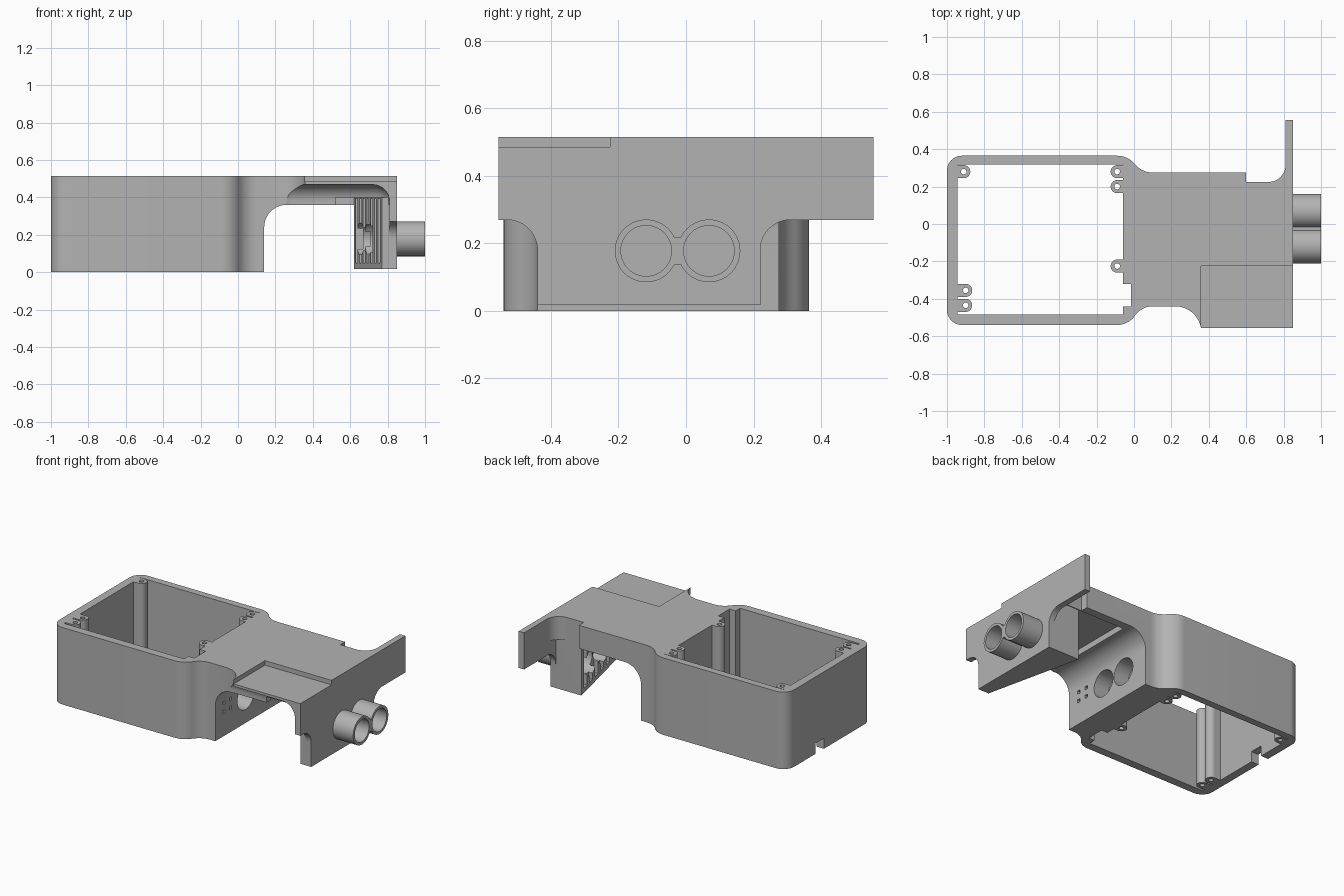
import bpy, bmesh
from math import sin, cos, radians, atan
from mathutils import Matrix, Vector

cube = bpy.data.objects.get("Cube")
if cube:
    bpy.data.objects.remove(cube, do_unlink=True)

grey = bpy.data.materials.new("plain_grey")
grey.use_nodes = True
grey.diffuse_color = (0.45, 0.45, 0.45, 1)
grey.node_tree.nodes["Principled BSDF"].inputs["Base Color"].default_value = grey.diffuse_color

TOP = 0.515


def arc(cx, cy, r, a0, a1, n=12):
    angles = [radians(a0 + (a1 - a0) * i / n) for i in range(n + 1)]
    return [(cx + r * cos(a), cy + r * sin(a)) for a in angles]


def s_curve(x0, y0, x1, y1, n=10):
    """Two tangent arcs, level at both ends."""
    dx, dy = x1 - x0, y1 - y0
    theta = 2 * atan(abs(dy) / dx)
    r, s = dx / (2 * sin(theta)), (1 if dy > 0 else -1)
    angles = [theta * i / n for i in range(n + 1)]
    first = [(x0 + r * sin(a), y0 + s * r * (1 - cos(a))) for a in angles]
    last = [(x1 - r * sin(a), y1 - s * r * (1 - cos(a))) for a in angles[:-1]]
    return first + last[::-1]


def make(name, bm):
    bmesh.ops.recalc_face_normals(bm, faces=bm.faces)
    mesh = bpy.data.meshes.new(name)
    bm.to_mesh(mesh)
    bm.free()
    mesh.materials.append(grey)
    ob = bpy.data.objects.new(name, mesh)
    bpy.context.collection.objects.link(ob)
    return ob


def prism(name, points, axis, lo, hi):
    """Extrude a flat outline along the named axis."""
    place = {"x": lambda a, b, c: (c, a, b), "y": lambda a, b, c: (a, c, b),
             "z": lambda a, b, c: (a, b, c)}[axis]
    bm = bmesh.new()
    rings = [[bm.verts.new(place(a, b, c)) for a, b in points] for c in (lo, hi)]
    bm.faces.new(rings[0])
    bm.faces.new(rings[1][::-1])
    for i in range(len(points)):
        j = (i + 1) % len(points)
        bm.faces.new((rings[0][i], rings[0][j], rings[1][j], rings[1][i]))
    return make(name, bm)


def box(name, x0, x1, y0, y1, z0, z1, rounding=0):
    bm = bmesh.new()
    size = Matrix.Diagonal((x1 - x0, y1 - y0, z1 - z0, 1))
    centre = Vector((x0 + x1, y0 + y1, z0 + z1)) / 2
    bmesh.ops.create_cube(bm, size=1, matrix=Matrix.Translation(centre) @ size)
    if rounding:
        bmesh.ops.bevel(bm, geom=bm.edges[:], offset=rounding, segments=8,
                        profile=0.5, affect="EDGES")
    return make(name, bm)


def rod(name, axis, a, b, r, lo, hi, n=40):
    return prism(name, arc(a, b, r, 0, 360, n)[:-1], axis, lo, hi)


def combine(target, tool, operation="DIFFERENCE"):
    mod = target.modifiers.new("combine", "BOOLEAN")
    mod.operation, mod.solver, mod.object = operation, "EXACT", tool
    bpy.context.view_layer.objects.active = target
    bpy.ops.object.modifier_apply(modifier=mod.name)
    bpy.data.objects.remove(tool, do_unlink=True)


# Whole plan: case, neck, flared front roof and end plate
plan = arc(-0.92, -0.46, 0.08, 180, 270) + s_curve(-0.09, -0.54, 0.1, -0.44)
plan += arc(0.22, -0.58, 0.14, 90, 12) + [(0.357, -0.555), (0.85, -0.555), (0.85, 0.555)]
plan += [(0.81, 0.555)] + arc(0.72, 0.315, 0.09, 0, -90)
plan += [(0.6, 0.225), (0.6, 0.275)] + s_curve(-0.09, 0.365, 0.1, 0.275)[::-1]
plan += arc(-0.92, 0.285, 0.08, 90, 180)
housing = prism("housing", plan, "z", 0, TOP)

# Open space under the arm, with a rounded shoulder at the case
under = [(0.14, -0.1)] + arc(0.26, 0.24, 0.12, 180, 90) + [(0.81, 0.36), (0.81, -0.1)]
combine(housing, prism("under_cut", under, "y", -1, 1))
combine(housing, box("ceiling_pocket", 0.27, 0.805, -0.4, 0.22, 0.3, 0.4))
combine(housing, box("front_rim_gap", 0.52, 0.805, -0.5, -0.3, 0.3, 0.4))
combine(housing, box("front_cove", 0.2, 0.81, -0.9, -0.44, -0.3, 0.468, 0.09))
combine(housing, box("roof_recess", 0.357, 1, -0.8, -0.225, 0.485, 0.7))

# End plate: wings above, narrow tongue below
front_wing = [(-0.8, -0.1), (-0.44, -0.1)] + arc(-0.53, 0.18, 0.09, 0, 90) + [(-0.8, 0.27)]
back_wing = [(0.8, -0.1), (0.22, -0.1)] + arc(0.31, 0.18, 0.09, 180, 90) + [(0.8, 0.27)]
for wing in (front_wing, back_wing):
    combine(housing, prism("wing_cut", wing, "x", 0.5, 1.1))
combine(housing, box("tongue_cut", 0.5, 1.1, -0.8, 0.8, -0.1, 0.018))

# Case interior, side pocket and cable notch
combine(housing, box("interior", -0.945, -0.06, -0.485, 0.318, -0.1, 0.7))
combine(housing, box("side_pocket", -0.1, -0.015, -0.44, -0.32, -0.1, 0.7))
combine(housing, box("cable_notch", -1.1, -0.9, -0.03, 0.06, -0.1, 0.07))

# Screw posts joined to the nearest wall
posts = [(-0.91, 0.28), (-0.09, 0.28), (-0.09, 0.2), (-0.09, -0.225),
         (-0.9, -0.355), (-0.9, -0.435)]
for x, y in posts:
    wall = -0.96 if x < -0.5 else -0.04
    combine(housing, rod("post", "z", x, y, 0.035, 0, TOP, 24), "UNION")
    combine(housing, box("post_web", min(x, wall), max(x, wall), y - 0.035, y + 0.035, 0, TOP), "UNION")
for x, y in posts:
    combine(housing, rod("screw_hole", "z", x, y, 0.015, -0.1, 0.7, 16))

# Wedge-shaped holder behind the end plate, with upright grooves
wedge = [(0.83, -0.44), (0.77, -0.44), (0.62, 0.22), (0.83, 0.22)]
holder = prism("holder", wedge, "z", 0.018, 0.41)
for i in range(7):
    t = (i + 0.7) / 7.5
    x, y = 0.62 + 0.15 * t, 0.22 - 0.66 * t
    combine(holder, box("groove", x - 0.1, x + 0.035, y - 0.022, y + 0.022, 0.05, 0.395))
combine(housing, holder, "UNION")

# Twin tubes, bored right through, facing twin sockets in the case
centres = (-0.118, 0.068)
for y in centres:
    combine(housing, rod("tube", "x", y, 0.178, 0.093, 0.82, 1), "UNION")
combine(housing, box("tube_neck", 0.82, 1, -0.06, 0.01, 0.137, 0.219), "UNION")
for y in centres:
    combine(housing, rod("bore", "x", y, 0.178, 0.075, 0.5, 1.1))
    combine(housing, rod("holder_seat", "x", y, 0.178, 0.088, 0.5, 0.8))
    combine(housing, rod("socket", "x", y, 0.178, 0.088, 0.03, 0.2))

# Four small pin holes beside the sockets
for y in (-0.36, -0.29):
    for z in (0.15, 0.21):
        combine(housing, box("pin_hole", 0.08, 0.2, y, y + 0.022, z, z + 0.022))

bpy.ops.object.select_all(action="DESELECT")
housing.select_set(True)
bpy.context.view_layer.objects.active = housing
bpy.ops.object.shade_smooth_by_angle(angle=radians(30))
